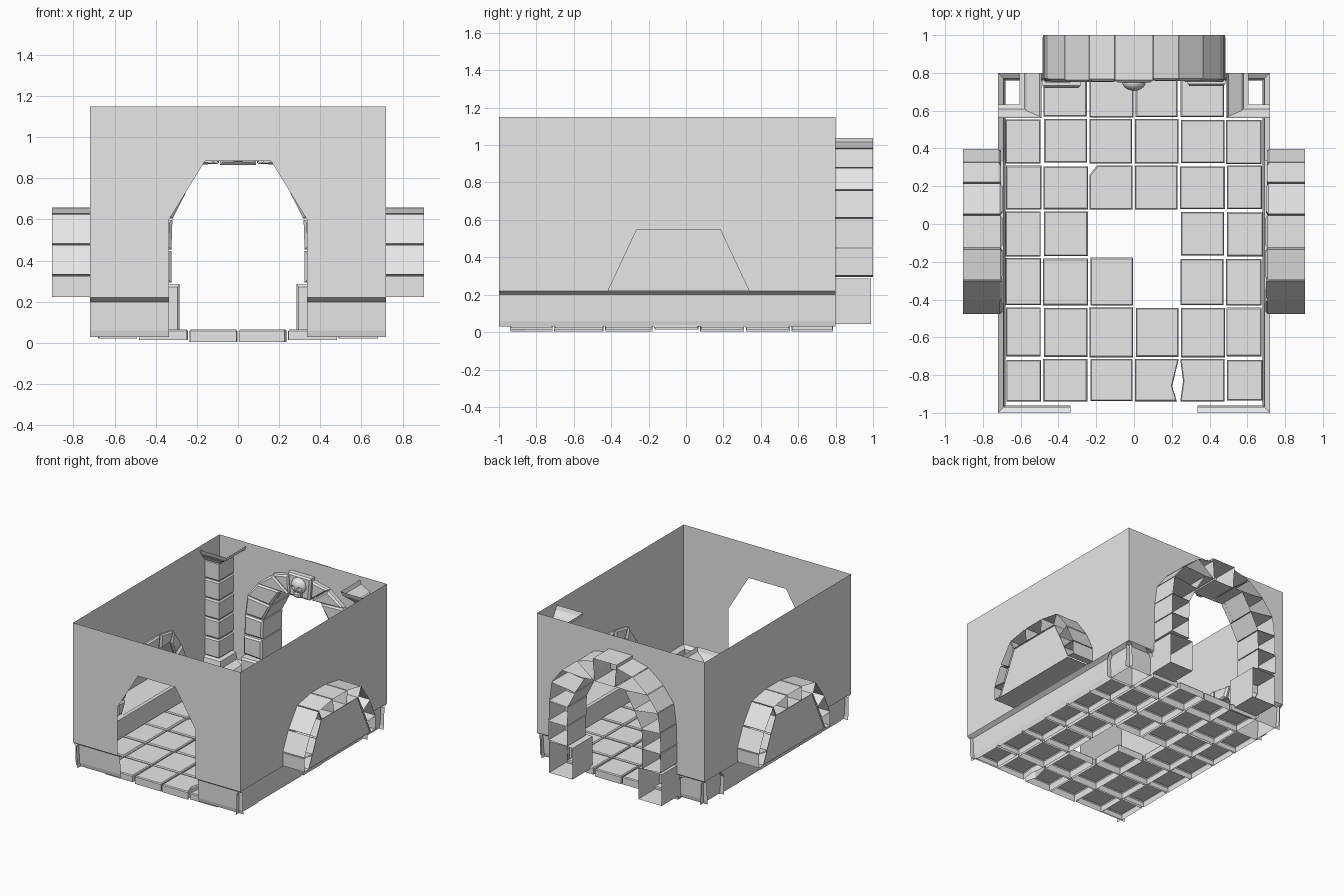
import bpy, bmesh, math, random
from mathutils import Vector

random.seed(4)
cube = bpy.data.objects.get("Cube")
if cube:
    bpy.data.objects.remove(cube, do_unlink=True)

stone = bpy.data.materials.new("stone grey")
stone.use_nodes = True
stone.diffuse_color = (0.8, 0.8, 0.8, 1)
stone.node_tree.nodes["Principled BSDF"].inputs["Base Color"].default_value = (0.8, 0.8, 0.8, 1)

HX, FRONT, BACK, LEDGE, TOP = 0.72, -1.0, 0.8, 0.22, 1.15


def finish(bm, name):
    mesh = bpy.data.meshes.new(name)
    bm.to_mesh(mesh)
    bm.free()
    mesh.materials.append(stone)
    obj = bpy.data.objects.new(name, mesh)
    bpy.context.scene.collection.objects.link(obj)
    return obj


def add_face(bm, points):
    return bm.faces.new([bm.verts.new(p) for p in points])


def sheet(name, points):
    bm = bmesh.new()
    add_face(bm, points)
    return finish(bm, name)


def strip(bm, rows):
    """Skin a list of equally long point rows."""
    grid = [[bm.verts.new(p) for p in row] for row in rows]
    for a, b in zip(grid, grid[1:]):
        for i in range(len(a) - 1):
            bm.faces.new((a[i], a[i + 1], b[i + 1], b[i]))


def wall_outline(lo, hi, hole):
    return [(lo, LEDGE)] + hole + [(hi, LEDGE), (hi, TOP), (lo, TOP)]


def stone_block(bm, quad, place, near, far):
    """One arch stone: chamfered room face, four sides, open far side."""
    c = sum((Vector(p) for p in quad), Vector((0, 0))) / 4
    pts = [Vector(p) for p in quad]
    pts = [p + (c - p).normalized() * 0.005 for p in pts]
    small = [p + (c - p).normalized() * 0.018 for p in pts]
    near += random.uniform(-0.006, 0.006)
    step = 0.012 if far > near else -0.012
    cap = [bm.verts.new(place(p.x, p.y, near)) for p in small]
    rim = [bm.verts.new(place(p.x, p.y, near + step)) for p in pts]
    end = [bm.verts.new(place(p.x, p.y, far)) for p in pts]
    bm.faces.new(cap)
    for i in range(4):
        j = (i + 1) % 4
        bm.faces.new((cap[i], cap[j], rim[j], rim[i]))
        bm.faces.new((rim[i], rim[j], end[j], end[i]))


def arch(name, inner, outer, place, near, far):
    bm = bmesh.new()
    for i in range(len(inner) - 1):
        stone_block(bm, (inner[i], inner[i + 1], outer[i + 1], outer[i]), place, near, far)
    return finish(bm, name)


def mirrored(points, centre=0.0):
    """Continue a half arch, given from its foot upwards, down the other side."""
    return [(centre - u, v) for u, v in points] + [(centre + u, v) for u, v in reversed(points)]


# End walls with door openings
door = mirrored([(0.335, LEDGE), (0.335, 0.6), (0.16, 0.885)])
for name, y in (("front_wall", FRONT), ("back_wall", BACK)):
    sheet(name, [(u, y, v) for u, v in wall_outline(-HX, HX, door)])

# Side walls, each with a recessed alcove
MID = -0.04
alcove = mirrored([(0.38, LEDGE), (0.225, 0.55)], MID)
alcove_in = mirrored([(0.38, 0.22), (0.335, 0.32), (0.285, 0.43), (0.225, 0.55), (0.08, 0.55)], MID)
alcove_out = mirrored([(0.44, 0.22), (0.44, 0.33), (0.37, 0.48), (0.26, 0.63), (0.09, 0.66)], MID)
for side, s in (("left", 1), ("right", -1)):
    sheet(side + "_wall", [(s * HX, u, v) for u, v in wall_outline(FRONT, BACK, alcove)])
    sheet(side + "_alcove_panel", [(s * 0.895, u, v) for u, v in alcove])
    a, b = alcove[0][0], alcove[-1][0]
    sheet(side + "_alcove_sill", [(s * x, y, LEDGE) for x, y in
                                  ((0.69, a), (0.69, b), (0.9, b), (0.9, a))])
    arch(side + "_alcove_arch", alcove_in, alcove_out,
         lambda u, v, d, s=s: (s * d, u, v), 0.70, 0.905)

# Skirting: inset profile as (inset, height)
profile = [(0, LEDGE), (0.03, 0.2), (0.034, 0.06), (0.04, 0.03)]
for side, s in (("left", 1), ("right", -1)):
    bm = bmesh.new()
    strip(bm, [[(s * (HX - d), y, z) for y in (FRONT, BACK)] for d, z in profile])
    finish(bm, side + "_skirting")
    bm = bmesh.new()
    strip(bm, [[(s * x, FRONT + d, z) for x in (0.335, HX)] for d, z in profile])
    finish(bm, side + "_front_skirting")
    bm = bmesh.new()
    strip(bm, [[(s * x, BACK - d, z) for x in (0.48, HX)] for d, z in profile])
    finish(bm, side + "_back_skirting")

# Back doorway arch
half_in = [(0.32, 0.29), (0.32, 0.45), (0.315, 0.6), (0.25, 0.73), (0.17, 0.865), (0.1, 0.867)]
half_out = [(0.485, 0.3), (0.485, 0.45), (0.48, 0.61), (0.46, 0.76), (0.37, 0.88), (0.23, 0.99)]
arch_in = [(-u, v) for u, v in half_in]
arch_out = [(-u, v) for u, v in half_out]


def to_back(u, v, d):
    return (u, d, v)


for side, s in (("left", 1), ("right", -1)):
    inner = [(s * u, v) for u, v in half_in[:5]] + [(s * 0.09, 0.868)]
    outer = [(s * u, v) for u, v in half_out] + []
    outer[-1] = (s * 0.24, 0.985)
    arch(side + "_door_stones", inner, outer, to_back, 0.755, 1.0)
    # upper stone beside the keystone
    bm = bmesh.new()
    stone_block(bm, [(s * 0.09, 0.868), (s * 0.24, 0.985), (s * 0.1, 1.02), (s * 0.085, 0.94)],
                to_back, 0.755, 1.0)
    # foot block
    stone_block(bm, [(s * 0.28, 0.04), (s * 0.28, 0.29), (s * 0.487, 0.29), (s * 0.487, 0.04)],
                to_back, 0.725, 0.99)
    finish(bm, side + "_door_foot")
bm = bmesh.new()
stone_block(bm, [(-0.09, 0.862), (0.09, 0.862), (0.105, 1.042), (-0.105, 1.042)], to_back, 0.745, 1.0)
finish(bm, "keystone")


# Carved skull on the keystone
def ball(name, centre, size, detail=3):
    bm = bmesh.new()
    bmesh.ops.create_icosphere(bm, subdivisions=detail, radius=1)
    bmesh.ops.scale(bm, vec=size, verts=bm.verts)
    bmesh.ops.translate(bm, vec=centre, verts=bm.verts)
    return finish(bm, name)


skull = ball("skull", (0, 0.75, 0.965), (0.062, 0.045, 0.06))
for i, (x, z, r) in enumerate(((-0.026, 0.955, 0.017), (0.026, 0.955, 0.017), (0, 0.928, 0.009))):
    cutter = ball("socket_cutter_%d" % i, (x, 0.708, z), (r, 0.025, r), 2)
    cutter.hide_render = True
    cutter.hide_set(True)
    cut = skull.modifiers.new("socket", "BOOLEAN")
    cut.operation, cut.object = "DIFFERENCE", cutter
bm = bmesh.new()
bmesh.ops.create_cube(bm, size=1)
bmesh.ops.scale(bm, vec=(0.06, 0.05, 0.04), verts=bm.verts)
bmesh.ops.translate(bm, vec=(0, 0.74, 0.9), verts=bm.verts)
bmesh.ops.bevel(bm, geom=bm.edges[:], offset=0.01, segments=1, affect="EDGES")
finish(bm, "skull_jaw")

# Corner columns: (x reach, y reach, height) from the room corner
levels = [(0.23, 0.24, 0.03), (0.23, 0.24, 0.17), (0.21, 0.22, 0.2), (0.15, 0.2, 0.22), (0.14, 0.19, 0.27)]
for i in range(5):
    z = 0.28 + i * 0.15
    levels += [(0.113, 0.168, z), (0.122, 0.178, z + 0.01),
               (0.122, 0.178, z + 0.135), (0.113, 0.168, z + 0.145)]
levels += [(0.14, 0.19, 1.03), (0.15, 0.2, 1.05), (0.22, 0.23, 1.09), (0.23, 0.24, 1.12)]
for side, s in (("left", 1), ("right", -1)):
    bm = bmesh.new()
    strip(bm, [[(s * HX, BACK - dy, z), (s * (HX - dx), BACK - dy, z), (s * (HX - dx), BACK, z)]
               for dx, dy, z in levels])
    finish(bm, side + "_corner_column")

# Floor slabs, open underneath, some missing
xs = [-0.685, -0.485, -0.24, 0, 0.24, 0.485, 0.685]
ys = [-0.945, -0.71, -0.435, -0.175, 0.07, 0.315, 0.56, 0.79]
missing = {(2, 3), (3, 3), (3, 2), (0, 6), (5, 6)}
bm = bmesh.new()
for i in range(6):
    for j in range(7):
        if (i, j) in missing:
            continue
        j1, j2, j3, j4 = (random.uniform(0.003, 0.01) for _ in range(4))
        x0, x1, y0, y1 = xs[i] + j1, xs[i + 1] - j2, ys[j] + j3, ys[j + 1] - j4
        outline = [(x0, y0), (x1, y0), (x1, y1), (x0, y1)]
        if (i, j) == (3, 0):      # broken slab edge
            outline[1:2] = [(x1 - 0.01, y0), (x1 - 0.035, y0 + 0.08)]
        if (i, j) == (4, 0):
            outline.insert(4, (x0 + 0.015, y0 + 0.11))
        if (i, j) == (2, 4):      # chipped corner
            outline[3:] = [(x0 + 0.04, y1), (x0, y1 - 0.05)]
        mx, my = (x0 + x1) / 2, (y0 + y1) / 2
        base = 0.022 * abs(mx) / 0.6
        rings = []
        for shrink, z in ((0.95, 0.065), (1, 0.058), (1, base)):
            rings.append([bm.verts.new((mx + (x - mx) * shrink, my + (y - my) * shrink, z))
                          for x, y in outline])
        bm.faces.new(rings[0])
        for a, b in zip(rings, rings[1:]):
            for k in range(len(a)):
                m = (k + 1) % len(a)
                bm.faces.new((a[k], b[k], b[m], a[m]))
finish(bm, "floor_slabs")

# Smooth the skull only
bpy.ops.object.select_all(action="DESELECT")
skull.select_set(True)
bpy.context.view_layer.objects.active = skull
bpy.ops.object.shade_smooth_by_angle(angle=math.radians(40))
